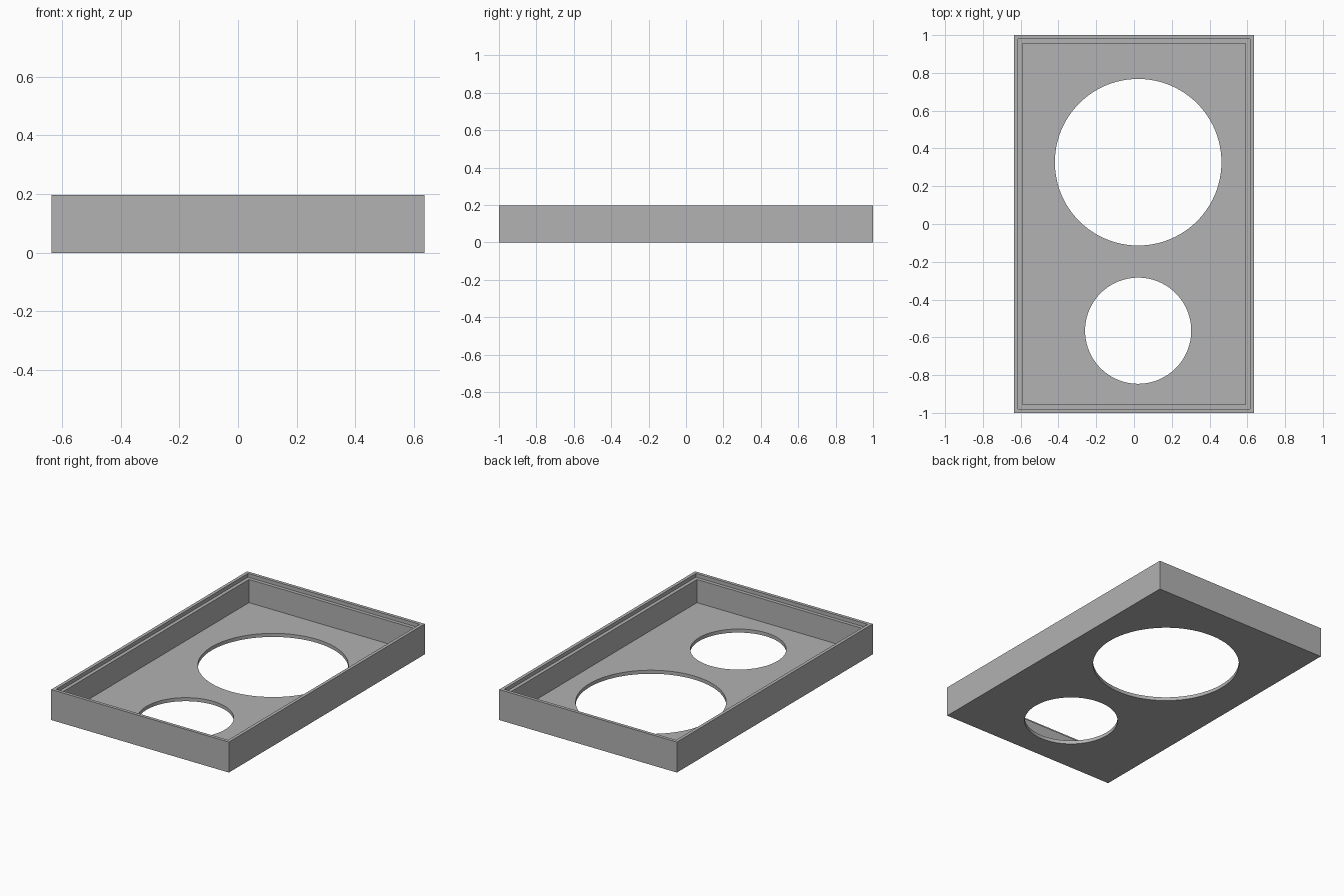
import bpy
import bmesh
from math import radians
from mathutils import Matrix

cube = bpy.data.objects.get("Cube")
if cube:
    bpy.data.objects.remove(cube, do_unlink=True)

HALF_X, HALF_Y, HEIGHT = 0.635, 1.0, 0.197
FLOOR = 0.023      # thickness of the base plate
LIP = 0.021        # width of the thin upper rim
WALL = 0.044       # full wall width below the ledge
LEDGE_Z = 0.173    # height of the ledge inside the rim

grey = bpy.data.materials.new("plain grey")
grey.use_nodes = True
colour = (0.445, 0.445, 0.445, 1)
grey.diffuse_color = colour
grey.node_tree.nodes["Principled BSDF"].inputs["Base Color"].default_value = colour


def add_object(name, bm):
    mesh = bpy.data.meshes.new(name)
    bm.to_mesh(mesh)
    bm.free()
    mesh.materials.append(grey)
    obj = bpy.data.objects.new(name, mesh)
    bpy.context.collection.objects.link(obj)
    return obj


def add_block(name, inset, bottom, top):
    bm = bmesh.new()
    size = (2 * (HALF_X - inset), 2 * (HALF_Y - inset), top - bottom, 1)
    place = Matrix.Translation((0, 0, (bottom + top) / 2)) @ Matrix.Diagonal(size)
    bmesh.ops.create_cube(bm, size=1, matrix=place)
    return add_object(name, bm)


def add_disc(name, x, y, radius):
    bm = bmesh.new()
    bmesh.ops.create_cone(bm, cap_ends=True, segments=96, radius1=radius, radius2=radius,
                          depth=0.3, matrix=Matrix.Translation((x, y, 0)))
    return add_object(name, bm)


# Solid tray body, and the shapes taken out of it
tray = add_block("speaker_tray", 0, 0, HEIGHT)
cutters = [
    add_block("main_pocket", WALL, FLOOR, 0.3),
    add_block("rim_rebate", LIP, LEDGE_Z, 0.3),
    add_disc("large_hole", 0.022, 0.327, 0.441),
    add_disc("small_hole", 0.022, -0.565, 0.281),
]

bpy.ops.object.select_all(action='DESELECT')
tray.select_set(True)
bpy.context.view_layer.objects.active = tray
for cutter in cutters:
    cutter.hide_render = True
    cut = tray.modifiers.new(cutter.name, 'BOOLEAN')
    cut.operation = 'DIFFERENCE'
    cut.solver = 'EXACT'
    cut.object = cutter
    bpy.ops.object.modifier_apply(modifier=cut.name)
    bpy.data.objects.remove(cutter, do_unlink=True)

# Round hole walls, crisp corners elsewhere
bpy.ops.object.shade_smooth_by_angle(angle=radians(30))
